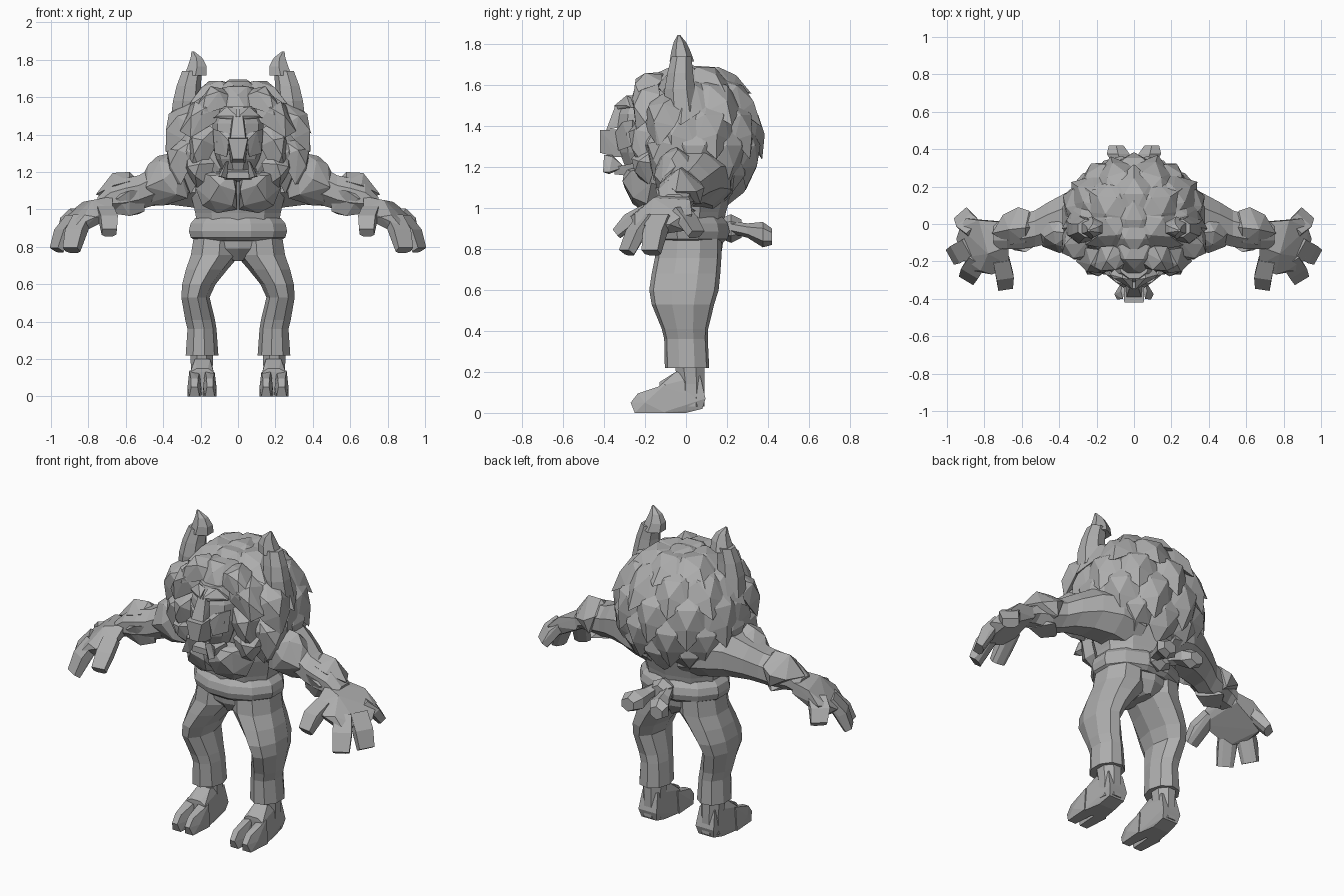
import bpy, bmesh, math, random
from mathutils import Vector

random.seed(4)
grey = bpy.data.materials.new("stone grey")
grey.diffuse_color = (0.42, 0.42, 0.42, 1)


def finish(name, bm, mirror=False):
    bmesh.ops.recalc_face_normals(bm, faces=bm.faces[:])
    me = bpy.data.meshes.new(name)
    bm.to_mesh(me)
    bm.free()
    me.materials.append(grey)
    ob = bpy.data.objects.new(name, me)
    bpy.context.collection.objects.link(ob)
    if mirror:
        m = ob.modifiers.new("mirror", "MIRROR")
        m.use_mirror_merge = False
    return ob


def tube(bm, rings, sides=8, axis="z", turn=0.5):
    """Loft rings (x, y, z, radius_a, radius_b) lying across the given axis."""
    loops = []
    for x, y, z, a, b in rings:
        loop = []
        for i in range(sides):
            t = 2 * math.pi * (i + turn) / sides
            u, v = a * math.cos(t), b * math.sin(t)
            off = {"z": (u, v, 0), "x": (0, u, v), "y": (u, 0, v)}[axis]
            loop.append(bm.verts.new(Vector((x, y, z)) + Vector(off)))
        loops.append(loop)
    for p, q in zip(loops, loops[1:]):
        for i in range(sides):
            j = (i + 1) % sides
            bm.faces.new((p[i], p[j], q[j], q[i]))
    bm.faces.new(loops[0])
    bm.faces.new(loops[-1])


def hull(bm, pts):
    vs = [bm.verts.new(p) for p in pts]
    res = bmesh.ops.convex_hull(bm, input=vs)
    junk = [v for v in res["geom_interior"] if isinstance(v, bmesh.types.BMVert)]
    bmesh.ops.delete(bm, geom=junk, context="VERTS")


def part(name, rings, sides=8, axis="z", mirror=True, turn=0.5):
    bm = bmesh.new()
    tube(bm, rings, sides, axis, turn)
    return finish(name, bm, mirror)


def solid(name, pts, mirror=True):
    bm = bmesh.new()
    hull(bm, pts)
    return finish(name, bm, mirror)


def leaf(bm, c, n, down, w, h, thick=0.05, blunt=0.0):
    """Puffy tuft lying on a surface with normal n, tip along down."""
    c, n = Vector(c), Vector(n).normalized()
    down = Vector(down)
    down = (down - n * down.dot(n)).normalized()
    side = n.cross(down)
    shape = [(0, -.5, -.3), (-.34, -.4, -.3), (.34, -.4, -.3), (-.5, -.05, -.3), (.5, -.05, -.3),
             (-.36, .25, -.1), (.36, .25, -.1), (-blunt, .6, .1), (blunt, .6, .1),
             (-.2, -.15, .9), (.2, -.15, .9), (0, .2, 1), (0, 0, -1)]
    hull(bm, [c + side * (x * w) + down * (y * h) + n * (z * thick) for x, y, z in shape])


# trousers and hips
part("trouser_leg", [(.195, .005, .22, .09, .11), (.195, 0, .36, .08, .108), (.205, -.005, .41, .082, .115),
                     (.23, -.015, .53, .078, .155), (.212, -.01, .6, .092, .172), (.17, 0, .68, .115, .17),
                     (.125, .01, .755, .135, .165), (.115, .015, .88, .125, .16)], 9)
part("hips", [(0, .02, .725, .03, .12), (0, .015, .79, .2, .16), (0, .015, .9, .24, .175)], 10, mirror=False)

# feet, each split into two toes
part("ankle", [(.193, .02, .03, .065, .075), (.193, .025, .14, .062, .07), (.195, .015, .26, .068, .08)])
solid("foot", [(.14, .08, .02), (.24, .08, .02), (.13, .095, .07), (.25, .095, .07), (.14, .07, .18), (.24, .07, .18),
               (.15, -.05, .2), (.23, -.05, .2), (.12, -.12, 0), (.265, -.12, 0), (.14, 0, 0), (.245, 0, 0),
               (.13, -.13, .13), (.255, -.13, .13), (.16, -.13, .15), (.22, -.13, .15)])
for nm, x0, x1 in (("inner_toe", .115, .186), ("outer_toe", .196, .27)):
    solid(nm, [(x0, -.1, 0), (x1, -.1, 0), (x0 + .01, -.1, .13), (x1 - .01, -.1, .14), (x0 + .01, -.25, 0),
               (x1 - .01, -.25, 0), (x0 + .018, -.235, .095), (x1 - .018, -.235, .095), (x0, -.2, .05),
               (x1, -.2, .05), (x0 + .02, -.27, .05), (x1 - .02, -.27, .05)])

# belt and knot at the back
part("belt", [(0, .01, .83, .23, .175), (0, .01, .85, .262, .2), (0, .01, .885, .272, .21),
              (0, .01, .925, .262, .2), (0, .01, .955, .235, .175)], 12, mirror=False)
part("belt_knot", [(0, .17, .9, .05, .05), (0, .22, .9, .075, .07), (0, .27, .9, .045, .045)], 6, "y", False)
part("bow_end", [(.03, .2, .91, .03, .03), (.06, .3, .89, .045, .035), (.085, .375, .87, .07, .062),
                 (.095, .42, .86, .045, .04)], 6, "y")

# torso and chest
part("torso", [(0, .01, .88, .225, .165), (0, .01, .98, .24, .185), (0, .01, 1.08, .265, .215),
               (0, .03, 1.2, .3, .23), (0, .04, 1.32, .22, .2)], 10, mirror=False)
solid("chest", [(.006, -.2, 1.0), (.006, -.2, 1.2), (.03, -.26, 1.02), (.012, -.3, 1.1), (.03, -.3, 1.19),
                (.1, -.31, 1.13), (.15, -.27, 1.18), (.15, -.26, 1.05), (.11, -.2, .98), (.19, -.19, 1.02),
                (.23, -.17, 1.12), (.21, -.19, 1.2), (.1, 0, 1.1)])

# arms
part("arm", [(.1, .07, 1.13, .17, .16), (.25, .065, 1.15, .165, .15), (.36, .035, 1.15, .145, .135),
             (.46, .005, 1.12, .12, .11), (.53, -.025, 1.09, .105, .1), (.6, -.04, 1.075, .1, .1),
             (.68, -.055, 1.06, .085, .08), (.75, -.06, 1.02, .075, .05)], 8, "x")
solid("upper_arm_muscle", [(.25, -.05, 1.27), (.27, -.1, 1.06), (.32, -.14, 1.23), (.33, -.14, 1.08), (.4, -.155, 1.16),
                           (.42, -.11, 1.26), (.49, -.12, 1.12), (.48, -.07, 1.24), (.34, -.05, 1.305),
                           (.43, -.04, 1.285), (.4, -.06, 1.02), (.49, -.05, 1.03), (.36, .1, 1.2), (.48, .06, 1.16),
                           (.52, -.03, 1.16)])
solid("forearm_outer_muscle", [(.53, -.02, 1.15), (.58, -.02, 1.2), (.67, -.03, 1.195), (.76, -.05, 1.08),
                               (.56, .07, 1.13), (.62, .09, 1.1), (.7, .05, 1.08), (.6, .07, 1.02),
                               (.58, -.1, 1.15), (.66, -.11, 1.13), (.6, 0, 1.02)])
solid("forearm_inner_muscle", [(.5, -.1, 1.1), (.58, -.15, 1.1), (.64, -.14, 1.06), (.72, -.1, 1.05),
                               (.5, -.07, .99), (.58, -.1, .965), (.68, -.08, .98), (.6, .05, .985), (.53, -.02, .975)])

# broad hands, fingers fanned out
solid("palm", [(.67, -.12, 1.07), (.7, .01, 1.06), (.68, -.12, 1.0), (.72, .015, .99), (.78, -.16, 1.05),
               (.83, .02, 1.04), (.67, -.22, 1.0), (.685, -.24, .95), (.76, -.27, .96), (.82, -.25, .97),
               (.87, -.25, .91), (.92, -.18, .92), (.95, -.08, .92), (.93, -.02, .96), (.9, .03, .97),
               (.85, -.22, .87), (.9, -.13, .87), (.9, 0, .89), (.75, -.12, .95)])
for nm, r, pts in (("thumb", .044, ((.71, -.19, 1.0), (.69, -.28, .95), (.688, -.34, .88))),
                   ("front_finger", .05, ((.83, -.19, .96), (.87, -.25, .88), (.89, -.29, .785))),
                   ("middle_finger", .05, ((.88, -.12, .96), (.94, -.155, .88), (.97, -.17, .785))),
                   ("back_finger", .05, ((.85, -.03, .99), (.9, .01, .94), (.92, .05, .875)))):
    ps = [Vector(p) for p in pts]
    d = (ps[2] - ps[0]).normalized()
    flat = Vector((d.y, -d.x, 0)).normalized() * r
    deep = d.cross(flat).normalized() * .036
    solid(nm, [p + flat * i * k + deep * j * k for p, k in zip(ps, (1, 1.05, .9))
               for i, j in ((1, .6), (.5, 1), (-.5, 1), (-1, .6), (-1, -.6), (1, -.6))])

# round head under the mane
core, R = Vector((0, .04, 1.345)), Vector((.33, .275, .312))
bm = bmesh.new()
bmesh.ops.create_icosphere(bm, subdivisions=2, radius=1)
for v in bm.verts:
    v.co = core + Vector([a * b for a, b in zip(v.co, R)])
finish("head_core", bm)

# mane: rows of overlapping tufts, leaving the face clear
bm = bmesh.new()
rows = ((62, 6, .27, .28), (36, 9, .25, .29), (10, 10, .25, .3), (-14, 10, .25, .3), (-38, 9, .23, .26))
for k, (elev, count, w, h) in enumerate(rows):
    e = math.radians(elev)
    for i in range(count):
        az = 2 * math.pi * (i + .5 * (k % 2)) / count      # 0 is straight back
        if (math.cos(az) < -.6 and elev < 50) or (elev < -30 and math.cos(az) < -.2):
            continue
        d = Vector((math.sin(az) * math.cos(e), math.cos(az) * math.cos(e), math.sin(e)))
        p = core + Vector([a * b for a, b in zip(d, R)])
        n = Vector([a / b for a, b in zip(d, R)]).normalized()
        s = random.uniform(.94, 1.06)
        leaf(bm, p + n * .01, n + Vector((0, 0, .12)), (0, 0, -1), w * s, h * s)
leaf(bm, (0, .06, 1.66), (0, .1, 1), (0, 1, 0), .22, .28, .035)
finish("mane", bm)

# heavy rounded tufts around the face
bm = bmesh.new()
for c, n, d, w, h, b in (((.2, -.2, 1.51), (.5, -1, .5), (.6, 0, -1), .2, .23, .2),
                         ((.32, -.12, 1.45), (1, -.7, .45), (.6, -.2, -1), .22, .26, .04),
                         ((.2, -.215, 1.34), (.5, -1, 0), (.2, 0, -1), .16, .25, .2),
                         ((.315, -.12, 1.28), (1, -.9, .1), (.1, 0, -1), .22, .24, .2),
                         ((.21, -.2, 1.22), (.5, -1, -.2), (-.2, 0, -1), .18, .17, .2),
                         ((.13, -.195, 1.59), (.4, -1, 1), (.6, 0, -1), .18, .2, .2)):
    leaf(bm, c, n, d, w, h, .06, b)
finish("face_mane", bm, True)
bm = bmesh.new()
leaf(bm, (0, -.18, 1.605), (0, -1, 1), (0, -.5, -1), .24, .2, .05, .2)
finish("forelock", bm)

# face with brow, cheeks, snout and mouth
part("face", [(0, -.2, 1.2, .08, .1), (0, -.215, 1.27, .115, .115), (0, -.215, 1.36, .14, .13),
              (0, -.215, 1.46, .135, .115), (0, -.205, 1.55, .085, .09)], 10, mirror=False, turn=0)
solid("brow", [(.008, -.3, 1.54), (.008, -.35, 1.5), (.008, -.345, 1.48), (.11, -.29, 1.5), (.13, -.27, 1.49),
               (.06, -.29, 1.55), (.07, -.2, 1.5)])
solid("cheek", [(.03, -.33, 1.4), (.1, -.31, 1.42), (.135, -.26, 1.43), (.125, -.27, 1.3), (.06, -.33, 1.28),
                (.05, -.345, 1.37), (.07, -.2, 1.35)])
solid("nose_bridge", [(s * x, y, z) for s in (-1, 1) for x, y, z in
                      ((.025, -.345, 1.5), (.025, -.36, 1.4), (.045, -.3, 1.4), (.04, -.39, 1.38), (.035, -.28, 1.5))],
      False)
solid("snout", [(s * x, y, z) for s in (-1, 1) for x, y, z in
                ((.052, -.42, 1.38), (.028, -.42, 1.27), (.055, -.3, 1.385), (.04, -.3, 1.25), (.035, -.35, 1.25))],
      False)
solid("jaw", [(s * x, y, z) for s in (-1, 1) for x, y, z in
              ((.07, -.35, 1.2), (.06, -.35, 1.165), (.1, -.25, 1.22), (.09, -.22, 1.15), (.07, -.25, 1.21))], False)
solid("tusk", [(.06, -.375, 1.165), (.105, -.375, 1.175), (.09, -.405, 1.175), (.05, -.36, 1.26), (.06, -.4, 1.26),
               (.07, -.36, 1.25), (.06, -.3, 1.2)])

# horns with flared tips
part("horn", [(.285, -.02, 1.47, .085, .085), (.277, -.03, 1.58, .078, .076), (.267, -.028, 1.66, .068, .064),
              (.248, -.022, 1.74, .056, .05)], 7)
part("horn_tip", [(.228, -.02, 1.715, .068, .06), (.218, -.025, 1.765, .058, .047), (.222, -.03, 1.81, .036, .03),
                  (.242, -.035, 1.845, .008, .006)], 6)
